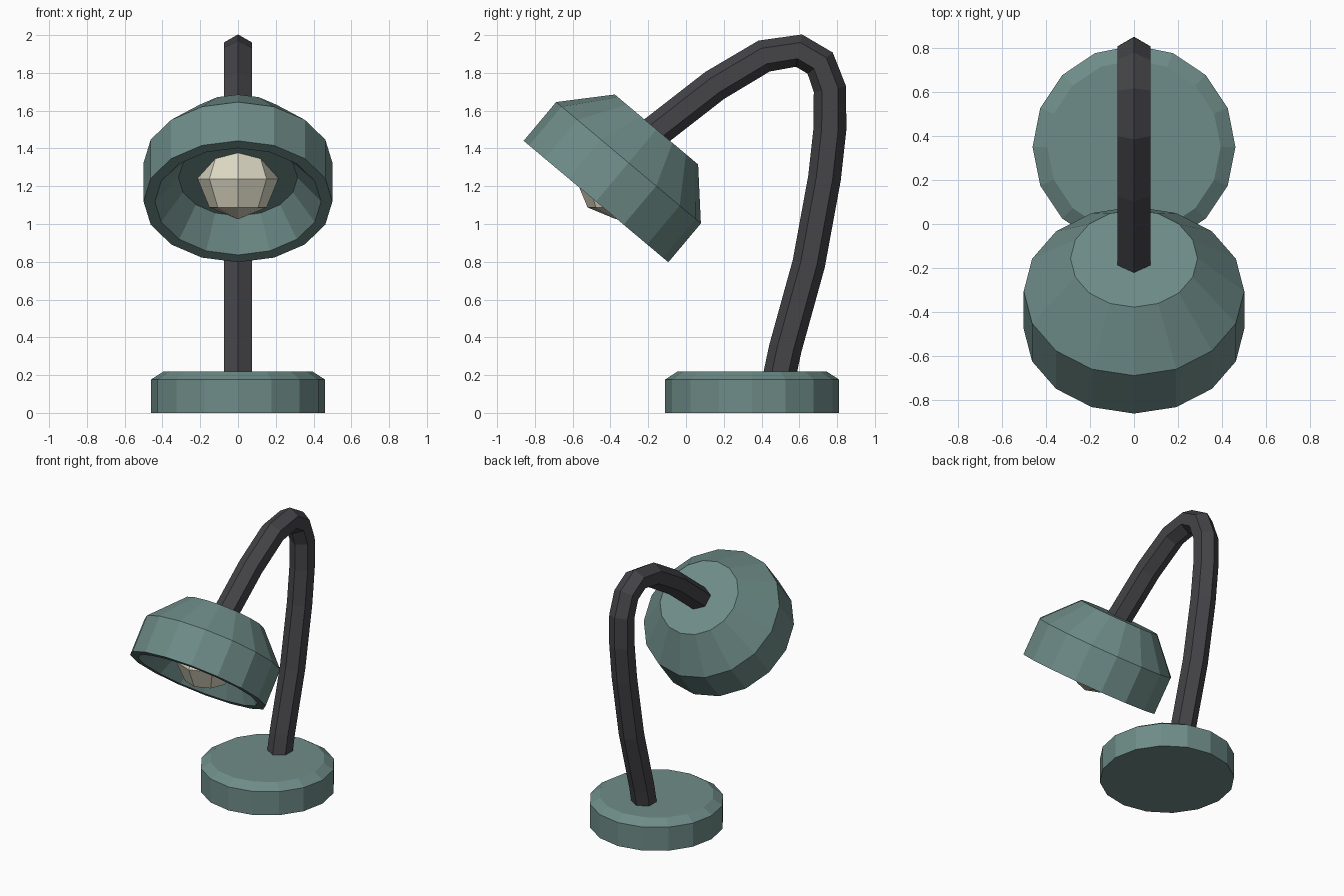
import bpy, bmesh, math
from mathutils import Matrix, Vector

if "Cube" in bpy.data.objects:
    bpy.data.objects.remove(bpy.data.objects["Cube"])


def material(name, color):
    m = bpy.data.materials.new(name)
    m.diffuse_color = (*color, 1)
    m.use_nodes = True
    m.node_tree.nodes["Principled BSDF"].inputs["Base Color"].default_value = m.diffuse_color
    return m


teal = material("muted teal", (0.156, 0.262, 0.246))
charcoal = material("charcoal", (0.058, 0.056, 0.063))
cream = material("warm cream", (0.73, 0.70, 0.56))


def finish(bm, name, mat, matrix=Matrix()):
    bmesh.ops.recalc_face_normals(bm, faces=bm.faces)
    mesh = bpy.data.meshes.new(name)
    bm.to_mesh(mesh)
    bm.free()
    mesh.materials.append(mat)
    ob = bpy.data.objects.new(name, mesh)
    ob.matrix_world = matrix
    bpy.context.collection.objects.link(ob)
    return ob


def loft(rings):
    """Bridge equal-sized rings of points and cap both ends."""
    bm = bmesh.new()
    loops = [[bm.verts.new(p) for p in ring] for ring in rings]
    n = len(loops[0])
    for a, b in zip(loops, loops[1:]):
        for i in range(n):
            j = (i + 1) % n
            bm.faces.new((a[i], a[j], b[j], b[i]))
    bm.faces.new(loops[0])
    bm.faces.new(loops[-1])
    return bm


def lathe(profile, sides=16):
    return loft([[(r * math.cos(2 * math.pi * i / sides),
                   r * math.sin(2 * math.pi * i / sides), z)
                  for i in range(sides)] for r, z in profile])


# Round foot with a chamfered top edge
finish(lathe([(0.46, 0), (0.46, 0.177), (0.393, 0.22)]), "base", teal,
       Matrix.Translation((0, 0.35, 0)))

# Shade: hollow cup, from inner floor over the rim to the outer cap
tilt = Matrix.Rotation(math.radians(-40), 4, 'X')
finish(lathe([(0.315, 0.165), (0.44, 0), (0.5, 0), (0.5, 0.268), (0.288, 0.498)]),
       "shade", teal, Matrix.Translation((0, -0.4765, 1.119)) @ tilt)

# Bulb: upright low-poly sphere
bm = bmesh.new()
bmesh.ops.create_uvsphere(bm, u_segments=8, v_segments=4, radius=0.214)
finish(bm, "bulb", cream, Matrix.Translation((0, -0.37, 1.239)))

# Bent arm: hexagonal tube swept along a (y, z) path
path = [Vector((0, y, z)) for y, z in [
    (0.485, 0.15), (0.526, 0.342), (0.65, 0.79), (0.733, 1.242), (0.762, 1.502),
    (0.762, 1.714), (0.71, 1.852), (0.598, 1.918), (0.413, 1.889),
    (0.151, 1.733), (-0.20, 1.46)]]
rings = []
for i, p in enumerate(path):
    t = Vector()
    if i > 0:
        t += (p - path[i - 1]).normalized()
    if i < len(path) - 1:
        t += (path[i + 1] - p).normalized()
    side = Vector((1, 0, 0))
    up = t.normalized().cross(side)
    rings.append([p + 0.087 * (up * math.cos(k * math.pi / 3) + side * math.sin(k * math.pi / 3))
                  for k in range(6)])
finish(loft(rings), "arm", charcoal)
